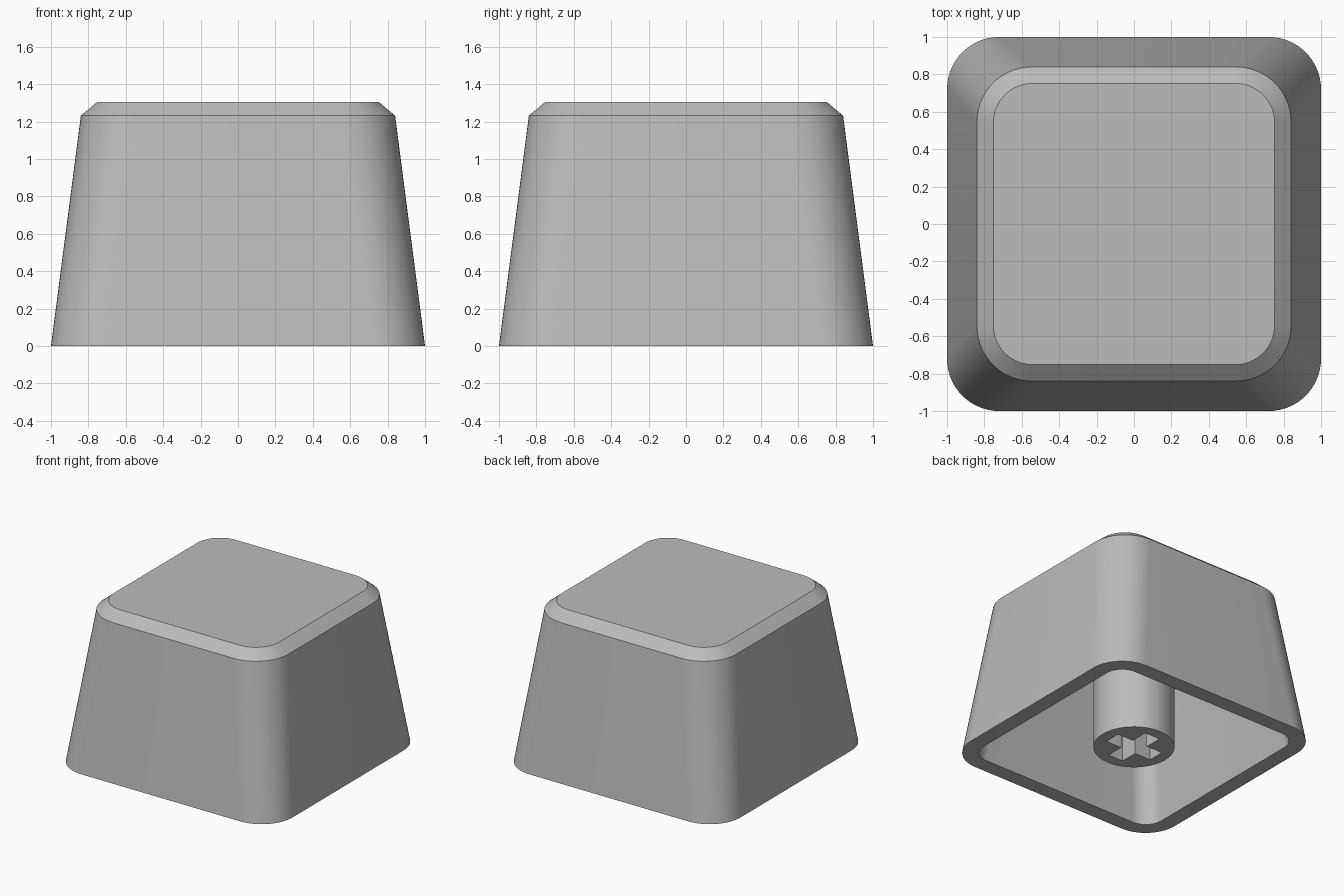
import bpy, bmesh, math

if "Cube" in bpy.data.objects:
    bpy.data.objects.remove(bpy.data.objects["Cube"])

grey = bpy.data.materials.new("light grey plastic")
grey.diffuse_color = (0.5, 0.5, 0.5, 1)
grey.use_nodes = True
grey.node_tree.nodes["Principled BSDF"].inputs["Base Color"].default_value = grey.diffuse_color


def rounded_square(half, r, z, n=14):
    pts = []
    for k in range(4):
        mid = math.pi / 4 + k * math.pi / 2
        cx = math.copysign(half - r, math.cos(mid))
        cy = math.copysign(half - r, math.sin(mid))
        for i in range(n + 1):
            a = (k + i / n) * math.pi / 2
            pts.append((cx + r * math.cos(a), cy + r * math.sin(a), z))
    return pts


def circle(r, z, n=64):
    return [(r * math.cos(2 * math.pi * i / n), r * math.sin(2 * math.pi * i / n), z) for i in range(n)]


def cross(arm, w, z):
    quarter = [(arm, -w), (arm, w), (w, w)]
    pts = []
    for k in range(4):
        c, s = [(1, 0), (0, 1), (-1, 0), (0, -1)][k]
        pts += [(c * x - s * y, s * x + c * y, z) for x, y in quarter]
    return pts


def loft(bm, loops):
    rings = [[bm.verts.new(p) for p in loop] for loop in loops]
    for a, b in zip(rings, rings[1:]):
        for i in range(len(a)):
            j = (i + 1) % len(a)
            bm.faces.new((a[i], a[j], b[j], b[i]))
    return rings


def finish(bm, name):
    bmesh.ops.recalc_face_normals(bm, faces=bm.faces[:])
    me = bpy.data.meshes.new(name)
    bm.to_mesh(me)
    bm.free()
    ob = bpy.data.objects.new(name, me)
    bpy.context.collection.objects.link(ob)
    me.materials.append(grey)
    bpy.ops.object.select_all(action='DESELECT')
    ob.select_set(True)
    bpy.context.view_layer.objects.active = ob
    bpy.ops.object.shade_smooth_by_angle(angle=math.radians(25))


# hollow cap: top, chamfer, tapered wall, rim, inner wall, ceiling
bm = bmesh.new()
rings = loft(bm, [
    rounded_square(0.752, 0.21, 1.305),
    rounded_square(0.84, 0.295, 1.232),
    rounded_square(1.0, 0.28, 0),
    rounded_square(0.872, 0.15, 0),
    rounded_square(0.715, 0.15, 1.14),
])
bm.faces.new(rings[0])
bm.faces.new(rings[-1])
finish(bm, "cap_shell")

# round stem with a cross-shaped socket
bm = bmesh.new()
outer = loft(bm, [circle(0.306, 1.16), circle(0.306, 0)])
socket = loft(bm, [cross(0.215, 0.068, 0), cross(0.215, 0.068, 0.45)])
bm.faces.new(outer[0])
bm.faces.new(socket[1])
rim = [bm.edges.get((ring[i - 1], ring[i])) for ring in (outer[1], socket[0]) for i in range(len(ring))]
bmesh.ops.triangle_fill(bm, edges=rim, use_beauty=True)
finish(bm, "stem")
